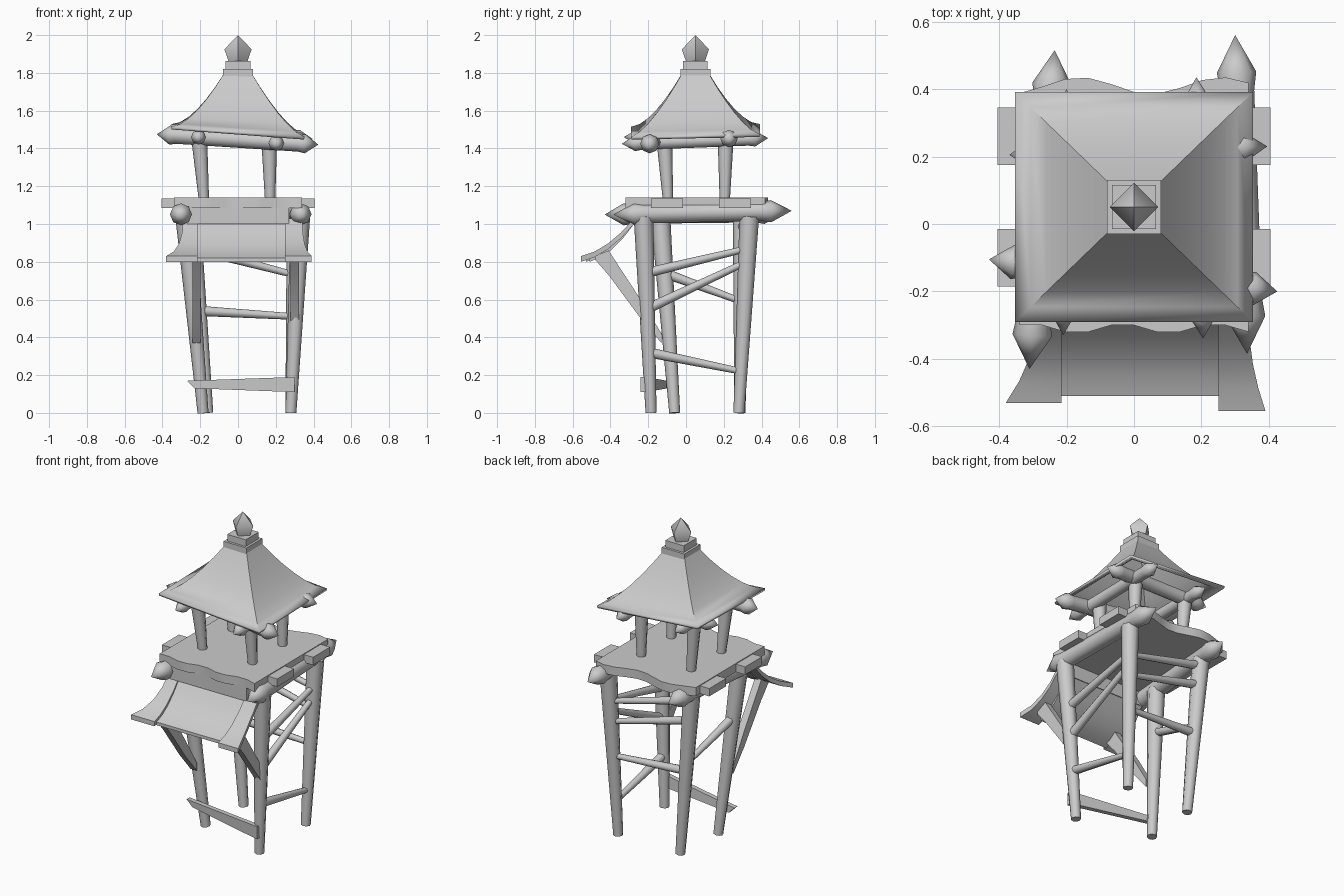
import bpy
import bmesh
import math
from mathutils import Vector

cube = bpy.data.objects.get("Cube")
if cube:
    bpy.data.objects.remove(cube, do_unlink=True)

# One weathered grey for everything
grey = bpy.data.materials.new("weathered grey")
grey.use_nodes = True
colour = (.6, .6, .6, 1)
grey.diffuse_color = colour
grey.node_tree.nodes["Principled BSDF"].inputs["Base Color"].default_value = colour


def loft(name, rings, smooth_angle=30, cap_start=True, cap_end=True):
    """Skin a row of equal-length point rings into one object."""
    bm = bmesh.new()
    rows = [[bm.verts.new(point) for point in ring] for ring in rings]
    count = len(rows[0])
    for lower, upper in zip(rows, rows[1:]):
        for i in range(count):
            j = (i + 1) % count
            bm.faces.new((lower[i], lower[j], upper[j], upper[i]))
    if cap_start:
        bm.faces.new(rows[0][::-1])
    if cap_end:
        bm.faces.new(rows[-1])
    bmesh.ops.remove_doubles(bm, verts=bm.verts, dist=.0001)
    bmesh.ops.recalc_face_normals(bm, faces=bm.faces)
    mesh = bpy.data.meshes.new(name)
    bm.to_mesh(mesh)
    bm.free()
    mesh.materials.append(grey)
    part = bpy.data.objects.new(name, mesh)
    bpy.context.collection.objects.link(part)
    bpy.ops.object.select_all(action="DESELECT")
    part.select_set(True)
    bpy.context.view_layer.objects.active = part
    bpy.ops.object.shade_smooth_by_angle(angle=math.radians(smooth_angle))
    return part


def turned(name, start, end, profile, sides=8):
    """Turn a (distance, radius) profile around the line from start to end."""
    start, end = Vector(start), Vector(end)
    axis = (end - start).normalized()
    helper = Vector((0, 0, 1)) if abs(axis.y) > .8 else Vector((0, 1, 0))
    across = axis.cross(helper).normalized()
    other = axis.cross(across)
    turns = [math.tau * i / sides for i in range(sides)]
    rings = [[start + axis * along + (across * math.cos(a) + other * math.sin(a)) * radius
              for a in turns] for along, radius in profile]
    return loft(name, rings, 50, profile[0][1] > 0, profile[-1][1] > 0)


def pole(name, start, end, start_radius, end_radius):
    length = (Vector(end) - Vector(start)).length
    return turned(name, start, end, [(0, start_radius), (length, end_radius)])


def pointed_log(name, start, end, radius, tip):
    """Log with a swollen, sharpened point at each end."""
    length = (Vector(end) - Vector(start)).length
    point = [(0, 0), (tip, radius * 1.1), (tip * 1.5, radius * .95)]
    far_point = [(length - along, r) for along, r in reversed(point)]
    return turned(name, start, end, point + far_point)


def strip(name, sections):
    """Bent board from (x left, x right, y, top z, thickness) sections."""
    return loft(name, [[(left, y, z), (right, y, z),
                        (right, y, z - thick), (left, y, z - thick)]
                       for left, right, y, z, thick in sections])


def box(name, x, y, z, width, depth, height):
    """Box from its centre and size."""
    return strip(name, [(x - width / 2, x + width / 2, y + side * depth / 2,
                         z + height / 2, height) for side in (-1, 1)])


# Four legs, thicker at the top
LEG_TOP = 1.04
legs = {
    "front_left": (Vector((.28, -.185, 0)), Vector((.33, -.225, LEG_TOP))),
    "front_right": (Vector((-.185, -.06, 0)), Vector((-.28, -.135, LEG_TOP))),
    "back_left": (Vector((.28, .28, 0)), Vector((.31, .335, LEG_TOP))),
    "back_right": (Vector((-.16, .285, 0)), Vector((-.25, .3, LEG_TOP))),
}
for place, (foot, head) in legs.items():
    pole(place + "_leg", foot, head, .029, .052)


def on_leg(place, height):
    foot, head = legs[place]
    return foot.lerp(head, height / LEG_TOP)


# Round braces from leg to leg
for name, first, first_height, second, second_height in [
    ("back_low_brace", "back_right", .54, "back_left", .51),
    ("back_middle_brace", "back_right", .87, "back_left", .73),
    ("back_high_brace", "back_right", 1, "back_left", .86),
    ("left_low_brace", "front_left", .32, "back_left", .22),
    ("left_middle_brace", "front_left", .55, "back_left", .8),
    ("left_high_brace", "front_left", .74, "back_left", .87),
    ("right_brace", "front_right", .74, "back_right", .59),
]:
    pole(name, on_leg(first, first_height), on_leg(second, second_height), .027, .017)

# Tapered board nailed across the front legs
loft("front_board", [
    [(x, y, top), (x, y - .03, top), (x + skew, y - .03, bottom), (x + skew, y, bottom)]
    for x, y, top, bottom, skew in [(-.27, -.1, .17, .13, .04), (.3, -.21, .19, .11, 0)]])

# Main beams carrying the deck
pointed_log("right_deck_beam", (-.31, -.43, 1.05), (-.235, .515, 1.06), .053, .1)
pointed_log("left_deck_beam", (.335, -.385, 1.05), (.3, .56, 1.07), .053, .11)

# Deck with a notched front edge and a wavy back edge
steps = [-.34 + .068 * i for i in range(11)]
front_edge = [(x, -.3 - .02 * (i // 2 % 2)) for i, x in enumerate(steps)]
back_edge = [(x, .41 + .025 * math.cos(15 * (x + .16))) for x in reversed(steps)]
loft("deck", [[(x, y, z) for x, y in front_edge + back_edge] for z in (1.085, 1.14)])

# Loose planks along the deck sides, and the batten under its front
for side, side_name in ((1, "left"), (-1, "right")):
    for y, end_name in ((-.1, "front"), (.26, "back")):
        box(f"{end_name}_{side_name}_plank", side * .34, y, 1.11, .13, .17, .05)
box("front_batten", 0, -.285, 1.045, .54, .03, .09)


def awning_board(name, left, right, reach, thick, flare_left=0, flare_right=0):
    """Board that droops forward in a curve and may widen towards its end."""
    sections = []
    for i in range(5):
        t = i / 4
        sections.append((left - flare_left * t * t, right + flare_right * t * t,
                         -.275 - reach * t, 1 + thick - .34 * t + .14 * t * t, thick))
    return strip(name, sections)


# Sloping awning with flared end boards
awning_board("awning", -.22, .27, .235, .02)
awning_board("awning_right_end", -.29, -.215, .255, .03, flare_left=.09)
awning_board("awning_left_end", .25, .34, .28, .03, flare_right=.05)

# Curved brackets holding the awning
for name, x, leg_y in (("right", -.22, -.13), ("left", .3, -.18)):
    strip(f"awning_{name}_bracket", [
        (x - .022, x + .022, y, z, thick) for y, z, thick in
        [(-.48, .83, .02), (-.41, .86, .13), (-.24, .6, .1), (leg_y, .42, .05)]])

# Upper posts, leaning out a little
for side, side_name in ((1, "left"), (-1, "right")):
    for y, lean, end_name in ((-.095, -.02, "front"), (.205, .005, "back")):
        pole(f"{end_name}_{side_name}_post", (side * .175 - .005, y, 1.12),
             (side * .185 - .02, y + lean, 1.45), .027, .042)

# Pointed logs under the roof
pointed_log("front_roof_beam", (-.43, -.105, 1.475), (.425, -.2, 1.42), .046, .07)
pointed_log("back_roof_beam", (-.37, .205, 1.475), (.395, .23, 1.45), .042, .07)
pointed_log("right_roof_beam", (-.21, -.33, 1.46), (-.2, .4, 1.46), .036, .07)
pointed_log("left_roof_beam", (.205, -.34, 1.425), (.185, .435, 1.455), .038, .07)

# Flared, slightly crooked roof
CENTRE_Y = .05
ROOF_HALF = .353
corners = [(-1, -1), (1, -1), (1, 1), (-1, 1)]
rings = []
for i in range(7):
    rise = i / 6
    half = ROOF_HALF - .278 * rise
    height = 1.495 + .3 * rise ** 1.55
    tilt = (half / ROOF_HALF) ** 2
    rings.append([(sx * half, CENTRE_Y + sy * half * .965,
                   height + tilt * (.007 * sy - .027 * sx)) for sx, sy in corners])
roof = loft("roof", rings, cap_start=False)
shell = roof.modifiers.new("thickness", "SOLIDIFY")
shell.thickness = .015
shell.offset = -1

# Stepped cap and finial
box("roof_cap_lower", 0, CENTRE_Y, 1.8, .16, .16, .04)
box("roof_cap_upper", 0, CENTRE_Y, 1.84, .13, .13, .045)
turned("finial", (0, CENTRE_Y, 1.855), (0, CENTRE_Y, 2),
       [(0, .048), (.07, .072), (.145, 0)], sides=4)
